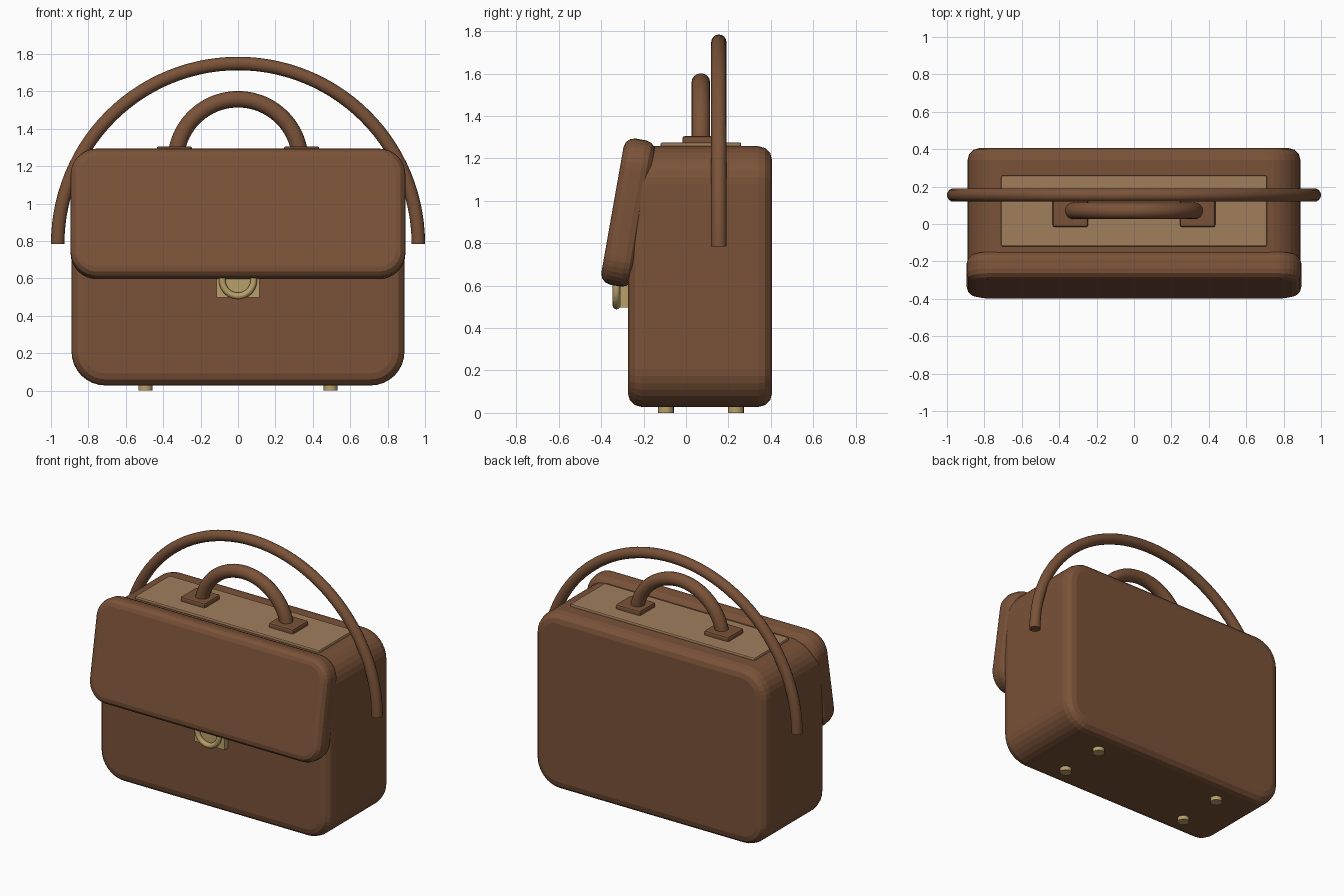
import bpy, bmesh, math
from mathutils import Matrix

if "Cube" in bpy.data.objects:
    bpy.data.objects.remove(bpy.data.objects["Cube"])


def material(name, rgb):
    m = bpy.data.materials.new(name)
    m.diffuse_color = (*rgb, 1)
    m.use_nodes = True
    m.node_tree.nodes["Principled BSDF"].inputs["Base Color"].default_value = m.diffuse_color
    return m


LEATHER = material("brown leather", (0.195, 0.085, 0.040))
TAN = material("tan lining", (0.352, 0.209, 0.107))
BRASS = material("brass", (0.491, 0.352, 0.145))


def finish(bm, name, mat, smooth=None):
    bmesh.ops.recalc_face_normals(bm, faces=bm.faces)
    mesh = bpy.data.meshes.new(name)
    bm.to_mesh(mesh)
    bm.free()
    mesh.materials.append(mat)
    ob = bpy.data.objects.new(name, mesh)
    bpy.context.collection.objects.link(ob)
    if smooth:
        bpy.ops.object.select_all(action='DESELECT')
        ob.select_set(True)
        bpy.context.view_layer.objects.active = ob
        bpy.ops.object.shade_smooth_by_angle(angle=math.radians(smooth))
    return ob


def slab(name, w, h, depth, radius, bevel, mat, steps=3, corner=8):
    """Rounded rectangle in XZ, thick along Y, with rounded front and back rims."""
    bm = bmesh.new()
    q = [math.pi / 2 * i / steps for i in range(steps + 1)]
    prof = [(-depth / 2 + bevel * (1 - math.sin(a)), bevel * (1 - math.cos(a))) for a in reversed(q)]
    prof += [(-y, inset) for y, inset in reversed(prof)]
    rings = []
    for y, inset in prof:
        ring = []
        for k, (sx, sz) in enumerate([(1, 1), (-1, 1), (-1, -1), (1, -1)]):
            for i in range(corner + 1):
                a = math.pi / 2 * (k + i / corner)
                x = sx * (w / 2 - radius) + (radius - inset) * math.cos(a)
                z = sz * (h / 2 - radius) + (radius - inset) * math.sin(a)
                ring.append(bm.verts.new((x, y, z)))
        rings.append(ring)
    n = len(rings[0])
    for a, b in zip(rings, rings[1:]):
        for i in range(n):
            bm.faces.new((a[i], a[(i + 1) % n], b[(i + 1) % n], b[i]))
    bm.faces.new(rings[0])
    bm.faces.new(rings[-1])
    return finish(bm, name, mat)


def box(name, lo, hi, bevel, mat):
    bm = bmesh.new()
    size = [b - a for a, b in zip(lo, hi)]
    mid = [(a + b) / 2 for a, b in zip(lo, hi)]
    bmesh.ops.create_cube(bm, size=1, matrix=Matrix.Translation(mid) @ Matrix.Diagonal((*size, 1)))
    if bevel:
        bmesh.ops.bevel(bm, geom=bm.edges[:], offset=bevel, segments=2, profile=0.5, affect='EDGES')
    return finish(bm, name, mat)


def arc_tube(name, centre, major, minor, mat, sweep=math.pi, steps=40, sides=16):
    """Round tube bent along an arc in the XZ plane; capped unless it closes."""
    closed = sweep > 6.28
    bm = bmesh.new()
    rings = []
    for i in range(steps if closed else steps + 1):
        t = sweep * i / steps
        ring = []
        for j in range(sides):
            u = 2 * math.pi * j / sides
            r = major + minor * math.cos(u)
            ring.append(bm.verts.new((centre[0] + r * math.cos(t), centre[1] + minor * math.sin(u),
                                      centre[2] + r * math.sin(t))))
        rings.append(ring)
    for a, b in zip(rings, rings[1:] + (rings[:1] if closed else [])):
        for j in range(sides):
            k = (j + 1) % sides
            bm.faces.new((a[j], a[k], b[k], b[j]))
    if not closed:
        bm.faces.new(rings[0])
        bm.faces.new(rings[-1])
    return finish(bm, name, mat, smooth=40)


# Bag body
body = slab("bag_body", 1.78, 1.23, 0.68, 0.18, 0.065, LEATHER)
body.location = (0, 0.066, 0.643)

# Tilted front flap
flap = slab("front_flap", 1.79, 0.70, 0.15, 0.14, 0.05, LEATHER)
flap.location = (0, -0.273, 0.945)
flap.rotation_euler.x = math.radians(-10)

# Tan panel on top
box("top_panel", (-0.71, -0.12, 1.235), (0.71, 0.26, 1.276), 0.008, TAN)

# Carry handle with its two pads
arc_tube("carry_handle", (0, 0.07, 1.225), 0.333, 0.044, LEATHER)
for side, s in (("left", -1), ("right", 1)):
    box("handle_pad_" + side, (s * 0.34 - 0.095, -0.017, 1.262), (s * 0.34 + 0.095, 0.157, 1.306), 0.012, LEATHER)

# Shoulder strap
arc_tube("shoulder_strap", (0, 0.155, 0.785), 0.964, 0.036, LEATHER, steps=56)

# Clasp plate and ring
box("clasp_plate", (-0.115, -0.312, 0.497), (0.115, -0.25, 0.70), 0, BRASS)
arc_tube("clasp_ring", (0, -0.328, 0.59), 0.084, 0.018, BRASS, sweep=2 * math.pi, steps=32, sides=12)

# Four brass feet
for sx, xn in ((-1, "left"), (1, "right")):
    for y, yn in ((-0.095, "front"), (0.235, "back")):
        bm = bmesh.new()
        bmesh.ops.create_cone(bm, cap_ends=True, segments=16, radius1=0.038, radius2=0.038, depth=0.05,
                              matrix=Matrix.Translation((sx * 0.495, y, 0.025)))
        finish(bm, f"foot_{yn}_{xn}", BRASS, smooth=40)
